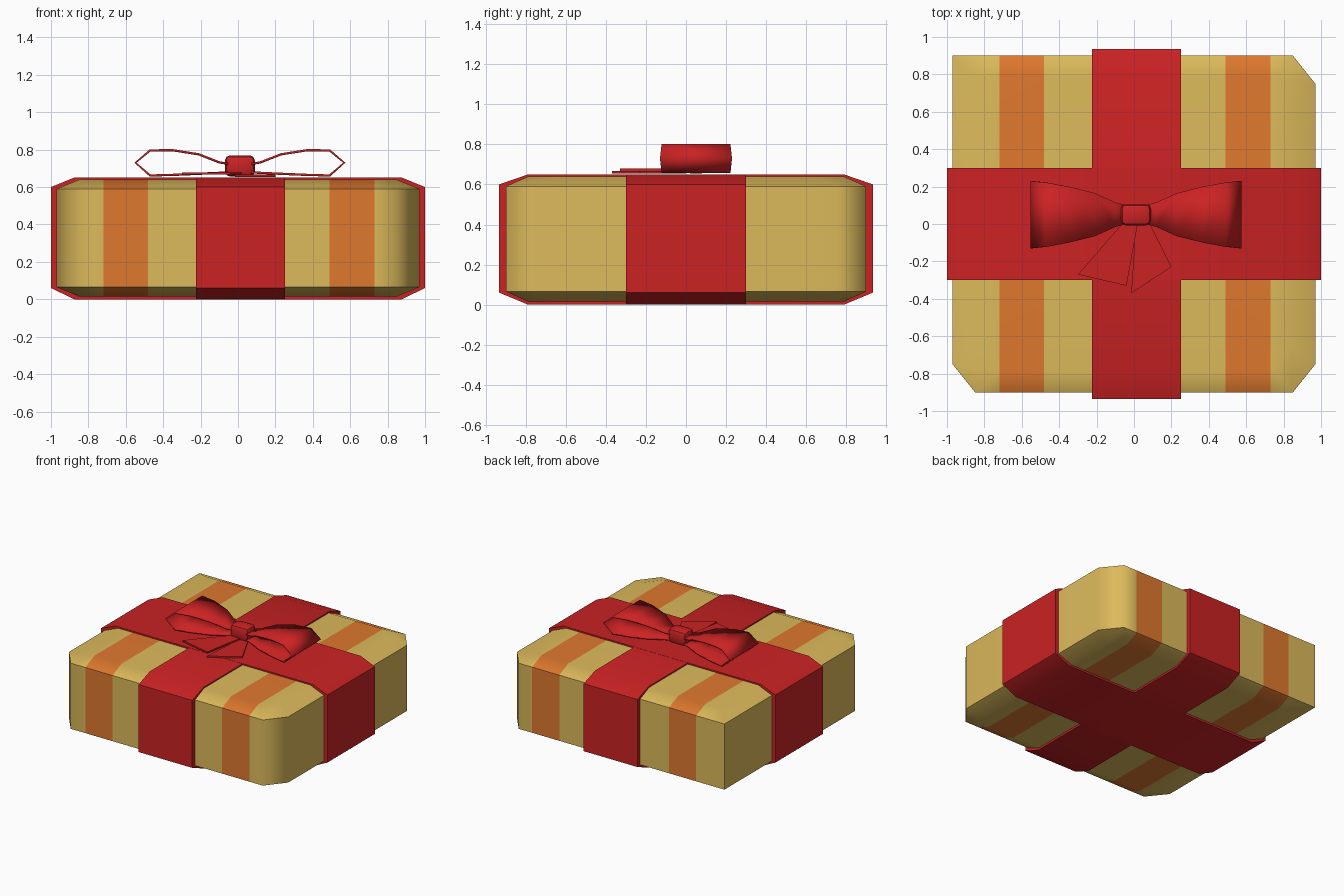
import bpy, bmesh, math

if "Cube" in bpy.data.objects:
    bpy.data.objects.remove(bpy.data.objects["Cube"])


def material(name, rgb):
    m = bpy.data.materials.new(name)
    m.diffuse_color = (*rgb, 1)
    m.use_nodes = True
    m.node_tree.nodes["Principled BSDF"].inputs["Base Color"].default_value = m.diffuse_color
    return m


YELLOW = material("gold paper", (0.72, 0.49, 0.105))
ORANGE = material("orange stripe", (0.74, 0.19, 0.028))
RED = material("red ribbon", (0.60, 0.016, 0.017))


def finish(name, bm, mats, angle=40):
    bmesh.ops.recalc_face_normals(bm, faces=bm.faces)
    me = bpy.data.meshes.new(name)
    bm.to_mesh(me)
    bm.free()
    for m in mats:
        me.materials.append(m)
    me.shade_smooth()
    me.set_sharp_from_angle(angle=math.radians(angle))
    ob = bpy.data.objects.new(name, me)
    bpy.context.collection.objects.link(ob)
    return ob


def loft(bm, rings, caps=True):
    """Join closed rings of points with quads."""
    vs = [[bm.verts.new(p) for p in r] for r in rings]
    n = len(vs[0])
    for a, b in zip(vs, vs[1:]):
        for i in range(n):
            j = (i + 1) % n
            bm.faces.new((a[i], a[j], b[j], b[i]))
    if caps:
        bm.faces.new(vs[0])
        bm.faces.new(vs[-1])


# Box: three cut corners, one square corner, sloped top and bottom edges
plan = [(-.97, .9), (-.97, -.75), (-.85, -.9), (.85, -.9),
        (.97, -.75), (.97, .75), (.85, .9)]
bm = bmesh.new()
loft(bm, [[(x * s, y * s, z) for x, y in plan]
          for s, z in ((.875, .015), (1, .065), (1, .59), (.875, .64))])
# Stripes: cut the paper across x and colour by position
for x in (-.72, -.48, .49, .73):
    bmesh.ops.bisect_plane(bm, geom=bm.verts[:] + bm.edges[:] + bm.faces[:],
                           plane_co=(x, 0, 0), plane_no=(1, 0, 0))
for f in bm.faces:
    cx = f.calc_center_bounds().x
    f.material_index = int(-.72 < cx < -.48 or .49 < cx < .73)
box = finish("gift_box", bm, [YELLOW, ORANGE], 60)
box.modifiers.new("even_shading", 'WEIGHTED_NORMAL').keep_sharp = True


# Ribbon bands wrapped around the box
def band(name, half, inner, lo, hi, along_x, top):
    prof = [(-half, .06), (-inner, 0), (inner, 0), (half, .06),
            (half, .60), (inner, top), (-inner, top), (-half, .60)]
    bm = bmesh.new()
    loft(bm, [[(u, w, z) if along_x else (w, u, z) for u, z in prof]
              for w in (lo, hi)])
    finish(name, bm, [RED])


band("ribbon_across", 1.0, .875, -.30, .30, True, .651)
band("ribbon_front_to_back", .935, .79, -.225, .25, False, .65)

# Bow loops: a strip following a profile, narrowing towards the knot
CX, CY = .01, .05
profile = [(.05, .722, .05), (.11, .732, .065), (.22, .775, .115), (.36, .797, .15),
           (.48, .796, .172), (.558, .73, .18), (.48, .662, .172),
           (.36, .665, .15), (.22, .671, .115), (.11, .676, .065), (.05, .68, .05)]
for side, name in ((-1, "bow_loop_left"), (1, "bow_loop_right")):
    bm = bmesh.new()
    rows = [[bm.verts.new((CX + side * d, CY + s * w, z)) for s in (-1, 1)]
            for d, z, w in profile]
    for a, b in zip(rows, rows[1:]):
        bm.faces.new((a[0], a[1], b[1], b[0]))
    ob = finish(name, bm, [RED], 50)
    mod = ob.modifiers.new("thickness", 'SOLIDIFY')
    mod.thickness = .012
    mod.offset = 0

# Knot
bm = bmesh.new()
bmesh.ops.create_cube(bm, size=1)
for v in bm.verts:
    v.co = (CX + v.co.x * .16, CY + v.co.y * .116, .713 + v.co.z * .114)
bmesh.ops.bevel(bm, geom=bm.edges[:], offset=.028, segments=2, profile=.5,
                affect='EDGES')
finish("bow_knot", bm, [RED])

# Tails lying flat on the box
tails = {"tail_left": ([(-.065, .0), (-.30, -.27), (-.04, -.33), (.02, .0)], .667),
         "tail_right": ([(.01, .0), (-.015, -.37), (.20, -.23), (.085, .0)], .655)}
for name, (pts, z) in tails.items():
    bm = bmesh.new()
    loft(bm, [[(x, y, h) for x, y in pts] for h in (z, z + .012)])
    finish(name, bm, [RED])
